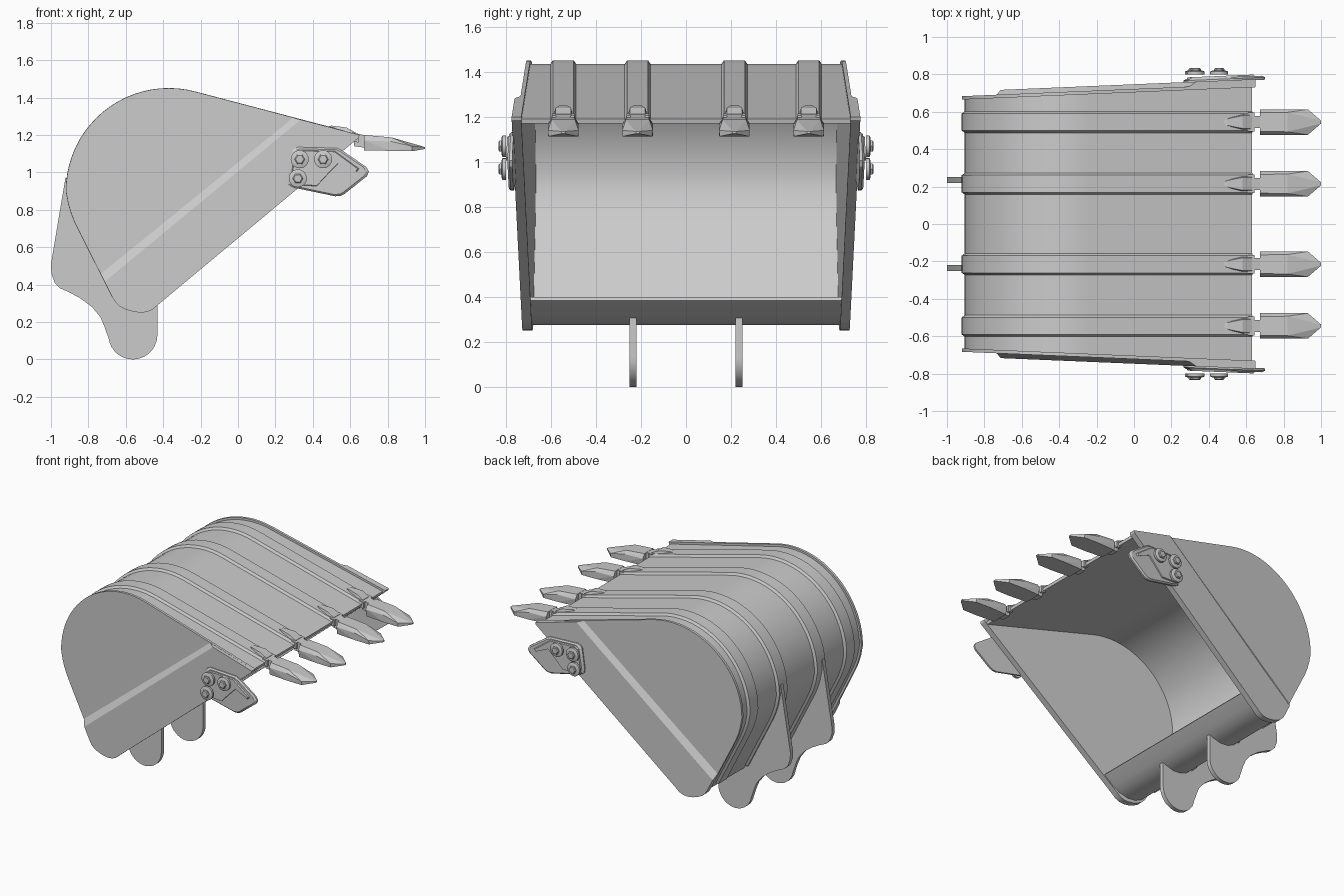
import bpy, bmesh
from math import cos, sin, radians, pi, hypot

if "Cube" in bpy.data.objects:
    bpy.data.objects.remove(bpy.data.objects["Cube"])


def finish(name, bm, mirror=False, smooth=True):
    bmesh.ops.recalc_face_normals(bm, faces=bm.faces)
    me = bpy.data.meshes.new(name)
    bm.to_mesh(me)
    bm.free()
    ob = bpy.data.objects.new(name, me)
    bpy.context.collection.objects.link(ob)
    if mirror:
        m = ob.modifiers.new("mirror", 'MIRROR')
        m.use_axis = (False, True, False)
    if smooth:
        bpy.ops.object.select_all(action='DESELECT')
        ob.select_set(True)
        bpy.context.view_layer.objects.active = ob
        bpy.ops.object.shade_smooth_by_angle(angle=radians(25))
    return ob


def loft(name, layers, mirror=False):
    """Stack of xz outlines, each with a depth y (number or function of x)."""
    bm = bmesh.new()
    rings = [[bm.verts.new((x, y(x) if callable(y) else y, z)) for x, z in pts]
             for pts, y in layers]
    for a, b in zip(rings, rings[1:]):
        for i in range(len(a)):
            j = (i + 1) % len(a)
            bm.faces.new((a[i], a[j], b[j], b[i]))
    bm.faces.new(rings[0])
    bm.faces.new(rings[-1])
    return finish(name, bm, mirror)


def hull(name, pts, y0=0):
    """Convex block, symmetric about y0, from (x, half width, z) points."""
    bm = bmesh.new()
    for x, y, z in pts:
        for s in (-1, 1):
            bm.verts.new((x, y0 + s * y, z))
    bmesh.ops.convex_hull(bm, input=bm.verts)
    bmesh.ops.dissolve_limit(bm, angle_limit=0.01, verts=bm.verts, edges=bm.edges)
    return finish(name, bm, smooth=False)


def offset(pts, d):
    out = []
    for i, (x, z) in enumerate(pts):
        a, b = pts[max(i - 1, 0)], pts[min(i + 1, len(pts) - 1)]
        dx, dz = b[0] - a[0], b[1] - a[1]
        n = hypot(dx, dz)
        out.append((x - dz / n * d, z + dx / n * d))
    return out


def ring(cx, cz, r, n):
    return [(cx + r * cos(2 * pi * i / n), cz + r * sin(2 * pi * i / n)) for i in range(n)]


def shrink(pts, d):
    cx = sum(p[0] for p in pts) / len(pts)
    cz = sum(p[1] for p in pts) / len(pts)
    return [(cx + (x - cx) * d, cz + (z - cz) * d) for x, z in pts]


def side(d):
    return lambda x: 0.722 + 0.042 * x + d


# Shared bucket profile: lip, round back, straight rear
arc = [(-0.37 + 0.55 * cos(radians(a)), 0.9 + 0.55 * sin(radians(a)))
       for a in range(75, 181, 5)]
back = [(0.65, 1.2)] + arc + [(-0.907, 0.83), (-0.892, 0.78), (-0.872, 0.73),
                              (-0.84, 0.665), (-0.67, 0.33)]
toe = [(-0.655, 0.305), (-0.63, 0.282), (-0.6, 0.268), (-0.56, 0.255), (-0.52, 0.25),
       (-0.485, 0.254), (-0.455, 0.268), (-0.43, 0.29), (0.645, 1.185)]

# Side plates, with thicker reinforced strip along the opening
loft("side_plate", [(back + toe, side(-0.018)), (back + toe, side(0))], True)
strip = [(-0.67, 0.33)] + toe + [(0.65, 1.2)]
loft("side_reinforcement", [
    (strip + [(0.29, 1.293), (-0.736, 0.46)], side(-0.002)),
    (strip + [(0.335, 1.282), (-0.713, 0.415)], side(0.025))], True)

# Curved shell
skin = offset(back, 0.015)
skin[0] = (0.632, 1.19)
outer = skin + [(-0.63, 0.301), (-0.58, 0.28), (-0.52, 0.275),
                (-0.45, 0.295), (-0.40, 0.325), (-0.33, 0.384)]
section = outer + offset(outer, 0.02)[::-1]
bm = bmesh.new()
w = side(-0.014)
rows = [[bm.verts.new((x, s * w(x), z)) for x, z in section] for s in (-1, 1)]
n, h = len(section), len(outer)
for i in range(n):
    j = (i + 1) % n
    bm.faces.new((rows[0][i], rows[0][j], rows[1][j], rows[1][i]))
for r in rows:
    for i in range(h - 1):
        bm.faces.new((r[i], r[i + 1], r[n - 2 - i], r[n - 1 - i]))
finish("bucket_shell", bm)

# Wear bands, teeth and tooth adapters
raised = offset(skin, -0.016)
for k, y in enumerate((-0.545, -0.215, 0.215, 0.545)):
    bm = bmesh.new()
    loops = []
    for (x, z), (u, v) in zip(offset(skin, 0.004), raised):
        loops.append([bm.verts.new(c) for c in (
            (x, y - 0.06, z), (u, y - 0.046, v), (u, y + 0.046, v), (x, y + 0.06, z))])
    for a, b in zip(loops, loops[1:]):
        for i in range(4):
            j = (i + 1) % 4
            bm.faces.new((a[i], a[j], b[j], b[i]))
    bm.faces.new(loops[0])
    bm.faces.new(loops[-1])
    finish(f"wear_band_{k}", bm)

    hull(f"tooth_{k}", [
        (0.675, 0.05, 1.2), (0.675, 0.068, 1.17), (0.675, 0.06, 1.118),
        (0.82, 0.052, 1.187), (0.82, 0.068, 1.165), (0.82, 0.068, 1.115),
        (0.93, 0.068, 1.14), (0.93, 0.066, 1.113), (1.0, 0.008, 1.135), (1.0, 0.008, 1.125)], y)
    hull(f"adapter_nose_{k}", [
        (0.62, 0.032, 1.212), (0.62, 0.032, 1.14), (0.69, 0.032, 1.195), (0.69, 0.032, 1.13)], y)
    hull(f"adapter_top_{k}", [
        (0.48, 0.008, 1.245), (0.5, 0.018, 1.25), (0.58, 0.034, 1.24), (0.63, 0.034, 1.212),
        (0.48, 0.01, 1.22), (0.58, 0.045, 1.2), (0.635, 0.045, 1.18)], y)
    hull(f"adapter_base_{k}", [
        (0.61, 0.05, 1.215), (0.645, 0.05, 1.205), (0.61, 0.05, 1.165), (0.645, 0.05, 1.16)], y)

# Mounting ears behind the shell
ear = [(-0.922, 0.975), (-1.0, 0.51), (-0.998, 0.46), (-0.98, 0.41), (-0.95, 0.38),
       (-0.9, 0.358), (-0.84, 0.325), (-0.78, 0.28), (-0.735, 0.225), (-0.712, 0.17)]
ear += [(-0.562 + 0.131 * cos(radians(a)), 0.131 + 0.131 * sin(radians(a)))
        for a in range(190, 361, 10)]
ear += [(-0.431, 0.312)]
inner = [p for p in offset(outer, 0.005) if p[1] < 0.97 and p[0] < -0.44]
ear += inner[::-1]
loft("mounting_ear", [(ear, 0.22), (ear, 0.25)], True)

# Bolt-on side cutters
plate = [(0.265, 0.97), (0.285, 1.11), (0.295, 1.125), (0.32, 1.135), (0.53, 1.13),
         (0.56, 1.115), (0.685, 1.03), (0.7, 1.005), (0.69, 0.98), (0.57, 0.885),
         (0.55, 0.875), (0.52, 0.872), (0.3, 0.918), (0.27, 0.935)]
loft("side_cutter", [(plate, side(0.02)), (plate, side(0.033)),
                     (shrink(plate, 0.93), side(0.042))], True)
pad = [(0.28, 0.97), (0.3, 1.105), (0.325, 1.12), (0.52, 1.115), (0.65, 1.02),
       (0.64, 1.005), (0.54, 1.05), (0.49, 1.0), (0.42, 0.925), (0.31, 0.932), (0.285, 0.945)]
loft("cutter_pad", [(pad, side(0.038)), (shrink(pad, 0.95), side(0.05))], True)
for i, (x, z) in enumerate(((0.33, 1.07), (0.455, 1.07), (0.32, 0.968))):
    loft(f"bolt_washer_{i}", [(ring(x, z, 0.048, 24), 0.8), (ring(x, z, 0.048, 24), 0.815),
                              (ring(x, z, 0.036, 24), 0.82)], True)
    loft(f"bolt_head_{i}", [(ring(x, z, 0.028, 6), 0.815), (ring(x, z, 0.028, 6), 0.828),
                            (ring(x, z, 0.022, 6), 0.833)], True)
